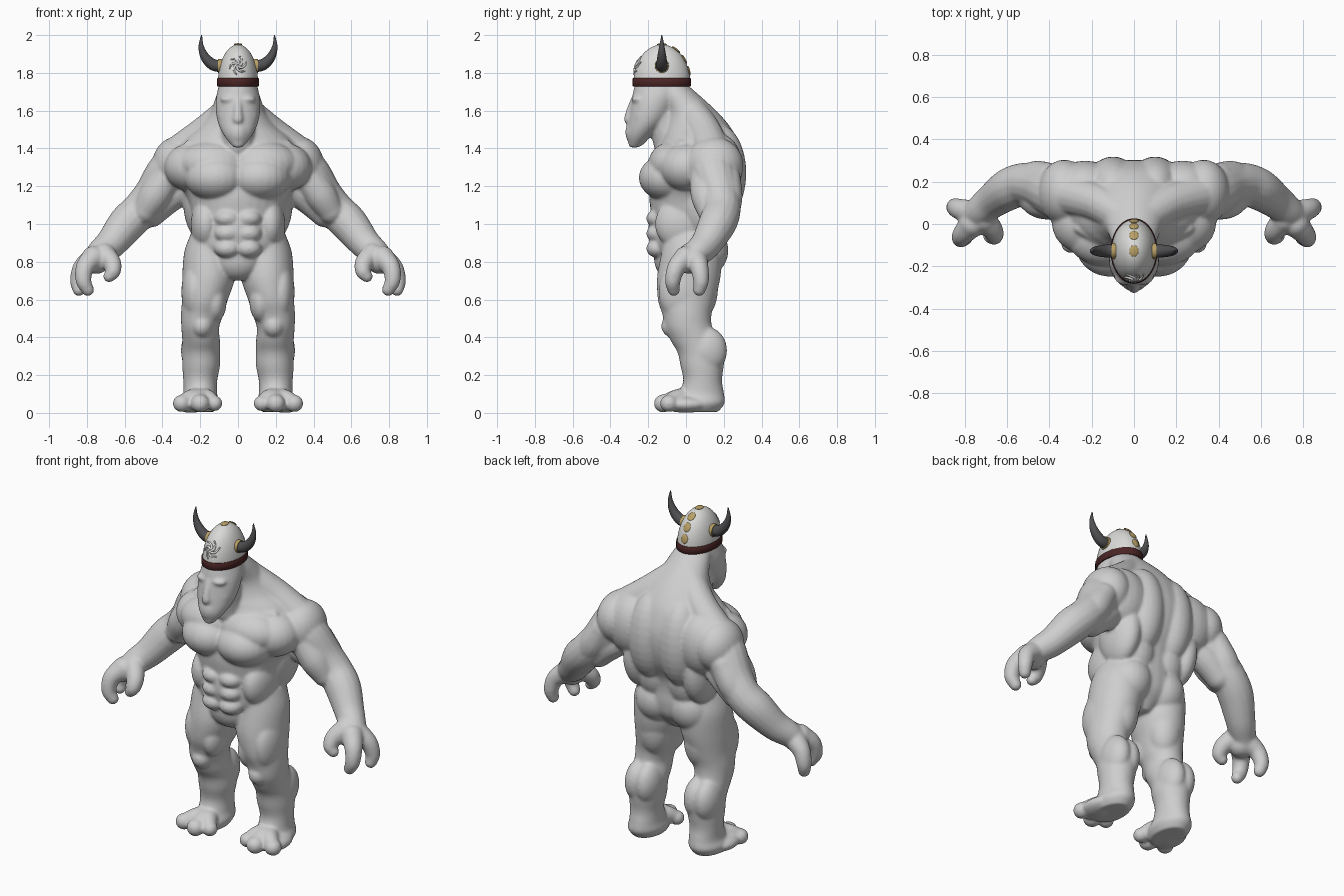
import bpy, bmesh
from math import sin, cos, pi, sqrt, radians
from mathutils import Matrix, Vector

cube = bpy.data.objects.get("Cube")
if cube:
    bpy.data.objects.remove(cube)


def material(name, r, g, b):
    m = bpy.data.materials.new(name)
    m.use_nodes = True
    m.diffuse_color = (r, g, b, 1)
    m.node_tree.nodes["Principled BSDF"].inputs["Base Color"].default_value = (r, g, b, 1)
    return m


SKIN = material("pale_skin", .62, .62, .62)
STEEL = material("light_steel", .7, .7, .69)
LEATHER = material("dark_red_leather", .07, .018, .018)
HORN = material("dark_horn", .08, .08, .085)
GOLD = material("dull_gold", .48, .35, .13)


def blend(rows, n=5):
    """Catmull-Rom interpolation of rows of numbers."""
    out = []
    for i in range(len(rows) - 1):
        a, b, c, d = (rows[max(0, min(len(rows) - 1, i + k))] for k in (-1, 0, 1, 2))
        for j in range(n):
            t = j / n
            out.append([q + t / 2 * (r - p + t * (2 * p - 5 * q + 4 * r - s + t * (3 * (q - r) + s - p)))
                        for p, q, r, s in zip(a, b, c, d)])
    return out + [list(rows[-1])]


def skin_rings(bm, rings):
    verts = [[bm.verts.new(p) for p in ring] for ring in rings]
    n = len(verts[0])
    for a, b in zip(verts, verts[1:]):
        for i in range(n):
            bm.faces.new((a[i], a[(i + 1) % n], b[(i + 1) % n], b[i]))
    bm.faces.new(verts[0][::-1])
    bm.faces.new(verts[-1])


def ball(bm, centre, radii):
    mat = Matrix.Translation(centre) @ Matrix.Diagonal((*radii, 1))
    bmesh.ops.create_uvsphere(bm, u_segments=24, v_segments=16, radius=1, matrix=mat)


def loft(bm, rows, n=32):
    """Level elliptical sections: x, y, z, half width, half depth."""
    skin_rings(bm, [[(x + rx * cos(2 * pi * i / n), y + ry * sin(2 * pi * i / n), z) for i in range(n)]
                    for x, y, z, rx, ry in blend(rows)])


def tube(bm, rows, n=16):
    """Round tapered limb along a path: x, y, z, radius."""
    rows = blend(rows)
    pts = [Vector(r[:3]) for r in rows]
    rings, frame, last = [], None, None
    for i, p in enumerate(pts):
        d = (pts[min(i + 1, len(pts) - 1)] - pts[max(i - 1, 0)]).normalized()
        frame = last.rotation_difference(d) @ frame if last else d.to_track_quat('Z', 'Y')
        last = d
        rings.append([p + frame @ Vector((cos(2 * pi * k / n), sin(2 * pi * k / n), 0)) * rows[i][3]
                      for k in range(n)])
    skin_rings(bm, rings)
    for i in (0, -1):
        ball(bm, pts[i], [rows[i][3]] * 3)


def both(make, bm, first, *rest):
    """Makes a part on the left and on the right."""
    for s in (1, -1):
        if isinstance(first, list):
            make(bm, [(s * r[0], *r[1:]) for r in first], *rest)
        else:
            make(bm, (s * first[0], *first[1:]), *rest)


def finish(name, bm, mat, remesh=False):
    bmesh.ops.recalc_face_normals(bm, faces=bm.faces)
    me = bpy.data.meshes.new(name)
    bm.to_mesh(me)
    bm.free()
    me.materials.append(mat)
    ob = bpy.data.objects.new(name, me)
    bpy.context.collection.objects.link(ob)
    bpy.ops.object.select_all(action='DESELECT')
    bpy.context.view_layer.objects.active = ob
    ob.select_set(True)
    if remesh:
        m = ob.modifiers.new("fuse", 'REMESH')
        m.mode, m.voxel_size = 'VOXEL', .0075
        s = ob.modifiers.new("soften", 'SMOOTH')
        s.factor, s.iterations = .5, 14
        for mod in ("fuse", "soften"):
            bpy.ops.object.modifier_apply(modifier=mod)
    bpy.ops.object.shade_smooth_by_angle(angle=radians(180 if remesh else 45))


body = bmesh.new()

# Torso and neck
loft(body, [(0, .03, .71, .05, .08), (0, .03, .8, .17, .16), (0, .02, .88, .25, .19),
            (0, .015, .97, .24, .195), (0, .02, 1.05, .245, .205), (0, .04, 1.15, .275, .235),
            (0, .06, 1.25, .34, .24), (0, .075, 1.35, .35, .225), (0, .07, 1.45, .28, .2),
            (0, .06, 1.52, .2, .17), (0, .025, 1.6, .145, .135), (0, -.055, 1.7, .108, .105),
            (0, -.1, 1.76, .08, .08)])
tube(body, [(0, -.08, 1.42, .09), (0, -.12, 1.58, .09)])
# Trapezius and collarbones
both(tube, body, [(.05, .03, 1.59, .085), (.17, .1, 1.485, .09), (.31, .14, 1.37, .1)])
both(tube, body, [(.03, -.12, 1.425, .02), (.14, -.09, 1.43, .022), (.26, -.02, 1.42, .025)])
# Chest: broad flat plates
both(ball, body, (.115, -.09, 1.245), (.165, .16, .125))
both(ball, body, (.13, -.06, 1.32), (.19, .14, .12))
both(ball, body, (.24, .01, 1.3), (.15, .15, .13))
# Back: columns, shoulder blades, side muscles, lower back
both(ball, body, (.1, .17, 1.27), (.13, .15, .26))
both(ball, body, (.23, .17, 1.3), (.16, .13, .18))
both(ball, body, (.2, .12, 1.12), (.09, .15, .2))
both(ball, body, (.1, .1, 1.04), (.13, .135, .18))
# Belly and flanks
ball(body, (0, -.06, .97), (.17, .14, .18))
for z in (1.03, .95, .87):
    both(ball, body, (.055, -.147, z), (.07, .064, .05))
ball(body, (0, -.07, .82), (.13, .1, .12))
both(ball, body, (.17, -.02, 1.0), (.08, .145, .14))
# Buttocks
both(ball, body, (.115, .09, .86), (.13, .135, .14))

# Legs
both(loft, body, [(.15, .03, .95, .1, .14), (.155, .03, .85, .13, .16), (.155, .015, .72, .14, .168),
                  (.175, .003, .6, .122, .152), (.19, .005, .52, .112, .13), (.2, .015, .45, .1, .125),
                  (.195, .05, .38, .1, .13), (.195, .08, .32, .1, .125), (.195, .085, .25, .1, .115),
                  (.2, .088, .17, .09, .103), (.2, .08, .1, .09, .122), (.205, .06, .05, .104, .145),
                  (.205, .05, .005, .08, .12)])
both(ball, body, (.19, -.06, .46), (.06, .072, .065))
both(ball, body, (.12, -.05, .59), (.06, .09, .11))
both(ball, body, (.23, -.02, .64), (.07, .125, .16))
both(ball, body, (.16, -.055, .69), (.09, .1, .16))
both(ball, body, (.155, .07, .66), (.1, .1, .17))
for x in (.165, .23):
    both(ball, body, (x, .11, .33), (.072, .108, .125))
# Toes
for x, y, r in ((.125, -.09, .036), (.2, -.12, .042), (.298, -.09, .04)):
    both(tube, body, [(.2, .02, .075, .06), (.1 + x / 2, -.05, .075, .05), (x, y, .05, r)])
    both(ball, body, (x, y, .05), (r * 1.2, r * 1.2, r * 1.15))
both(ball, body, (.25, 0, .045), (.085, .12, .045))

# Arms
both(tube, body, [(.3, .12, 1.33, .12), (.37, .15, 1.26, .122), (.45, .18, 1.15, .106),
                  (.52, .19, 1.07, .1), (.59, .165, 1.0, .1), (.67, .11, .9, .084),
                  (.73, .06, .845, .074), (.77, .03, .8, .062)])
both(ball, body, (.33, .15, 1.31), (.125, .155, .15))
both(tube, body, [(.38, .1, 1.24, .08), (.44, .11, 1.15, .085), (.49, .13, 1.07, .07)])
both(tube, body, [(.4, .22, 1.24, .07), (.46, .22, 1.14, .08), (.52, .215, 1.05, .065)])
both(tube, body, [(.27, .14, 1.2, .08), (.37, .17, 1.14, .085), (.46, .18, 1.06, .078)])
# Palm, two fingers and thumb
both(ball, body, (.75, .02, .81), (.075, .075, .075))
both(tube, body, [(.76, .05, .82, .064), (.825, .07, .77, .05), (.848, .08, .7, .042), (.842, .07, .652, .034)])
both(tube, body, [(.765, 0, .82, .064), (.81, -.05, .77, .05), (.818, -.07, .7, .042), (.795, -.065, .652, .034)])
both(tube, body, [(.71, .02, .84, .06), (.668, -.03, .795, .05), (.662, -.058, .75, .042), (.682, -.06, .722, .032)])

# Head and beard
loft(body, [(0, -.275, 1.405, .025, .025), (0, -.245, 1.47, .076, .068), (0, -.2, 1.55, .11, .104),
            (0, -.165, 1.65, .118, .124), (0, -.13, 1.74, .1, .14), (0, -.13, 1.78, .085, .12)])
ball(body, (0, -.258, 1.485), (.062, .064, .075))
both(ball, body, (.045, -.25, 1.66), (.05, .04, .022))
both(ball, body, (.048, -.25, 1.618), (.024, .024, .014))
both(ball, body, (.066, -.23, 1.57), (.038, .042, .04))
tube(body, [(0, -.275, 1.655, .02), (0, -.295, 1.6, .022), (0, -.302, 1.555, .028)])
finish("body", body, SKIN, remesh=True)

# Helmet dome
CX, CY, CZ = .106, .15, .2
MID = Vector((0, -.128, 1.75))
dome = bmesh.new()
bmesh.ops.create_uvsphere(dome, u_segments=48, v_segments=32, radius=1,
                          matrix=Matrix.Translation(MID) @ Matrix.Diagonal((CX, CY, CZ, 1)))
bmesh.ops.delete(dome, geom=[v for v in dome.verts if v.co.z < 1.745], context='VERTS')
finish("helmet_dome", dome, STEEL)

# Helmet band
band = bmesh.new()
skin_rings(band, [[(MID.x + (CX + e) * cos(i * pi / 24), MID.y + (CY + e) * sin(i * pi / 24), z)
                   for i in range(48)]
                  for z, e in ((1.728, .001), (1.732, .005), (1.768, .005), (1.772, .001))])
finish("helmet_band", band, LEATHER)

# Curled ornament on the helmet front
ornament = bmesh.new()
for k in range(6):
    rows = []
    for j in range(5):
        r, a = .008 + .01 * j, k * pi / 3 + .35 * j
        x, z = r * cos(a), 1.84 + r * sin(a)
        y = MID.y - CY * sqrt(1 - (x / CX) ** 2 - ((z - MID.z) / CZ) ** 2)
        rows.append((x, y - .002, z, .009 - .0014 * j))
    tube(ornament, rows, 8)
finish("helmet_ornament", ornament, STEEL)

# Gold studs over the crown and down the back
for i, deg in enumerate((90, 60, 38, 18)):
    a = radians(deg)
    stud = bmesh.new()
    normal = Vector((0, cos(a) / CY, sin(a) / CZ)).normalized()
    place = Matrix.Translation(MID + Vector((0, CY * cos(a), CZ * sin(a))))
    turn = normal.to_track_quat('Z', 'Y').to_matrix().to_4x4()
    bmesh.ops.create_uvsphere(stud, u_segments=16, v_segments=10, radius=1,
                              matrix=place @ turn @ Matrix.Diagonal((.022, .027, .007, 1)))
    finish("crown_stud_%d" % (i + 1), stud, GOLD)

# Horns with gold collars
for side, s in (("left", 1), ("right", -1)):
    horn = bmesh.new()
    tube(horn, [(s * x, -.128, z, r) for x, z, r in
                ((.09, 1.835, .032), (.135, 1.845, .03), (.175, 1.885, .024),
                 (.195, 1.94, .014), (.193, 1.997, .003))], 20)
    finish(side + "_horn", horn, HORN)
    collar = bmesh.new()
    tube(collar, [(s * .08, -.128, 1.833, .037), (s * .1, -.128, 1.837, .037)], 24)
    for v in collar.verts:
        v.co.x = s * min(abs(v.co.x), .107)
    finish(side + "_horn_collar", collar, GOLD)
